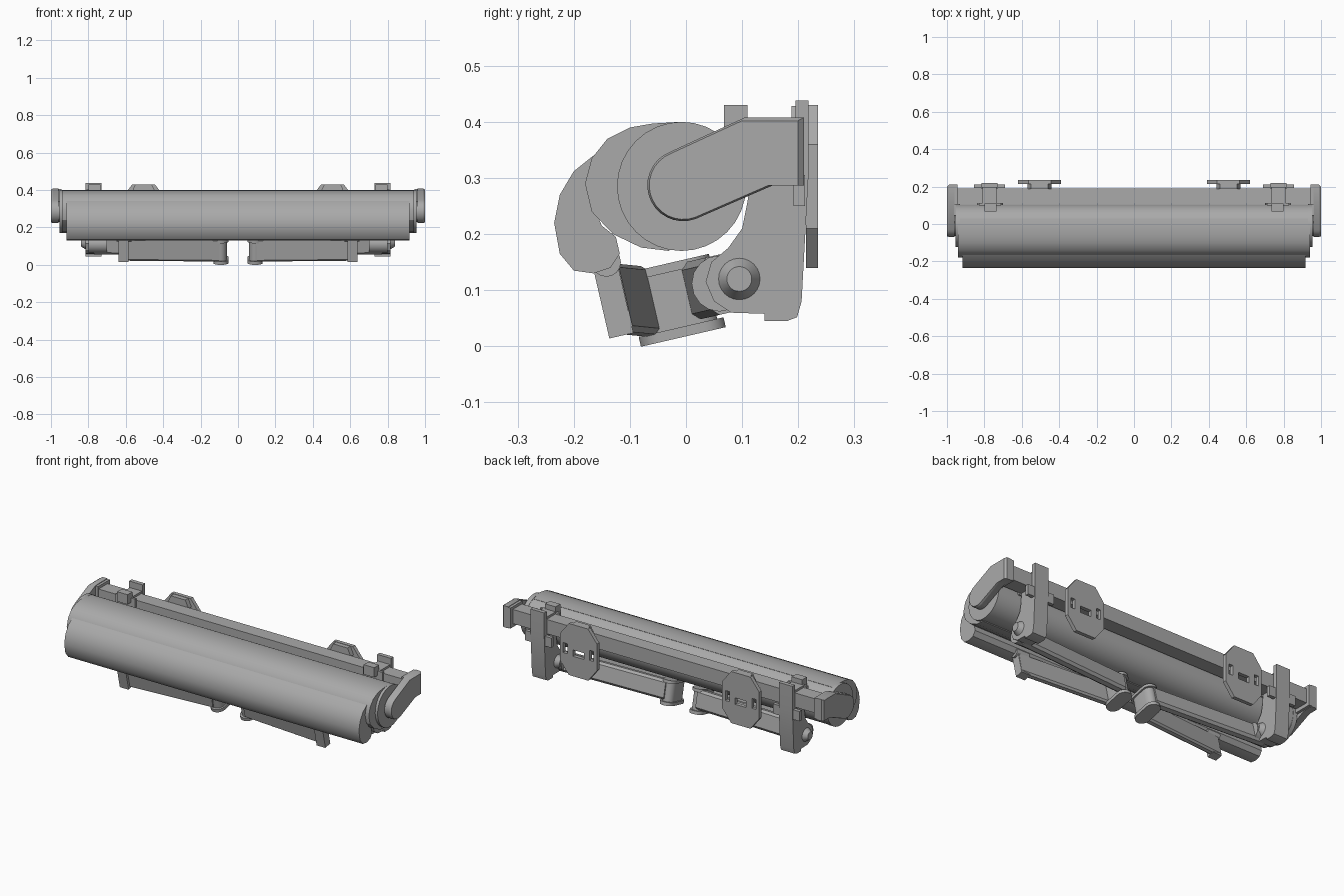
import bpy, bmesh, math
from mathutils import Vector

cube = bpy.data.objects.get("Cube")
if cube:
    bpy.data.objects.remove(cube, do_unlink=True)

grey = bpy.data.materials.new("metal_grey")
grey.use_nodes = True
colour = (0.4, 0.4, 0.4, 1)
grey.diffuse_color = colour
grey.node_tree.nodes["Principled BSDF"].inputs["Base Color"].default_value = colour

X, Y, Z = Vector((1, 0, 0)), Vector((0, 1, 0)), Vector((0, 0, 1))
TILT = math.radians(13)
LEAN = Vector((0, math.cos(TILT), math.sin(TILT)))    # across the folded arms
RISE = Vector((0, -math.sin(TILT), math.cos(TILT)))   # hinge axis of the arms
parts = []


def prism(name, points, origin, u, v, w, low, high, end_scale=1.0, smooth=True):
    """Extrude a 2D outline (on axes u, v) along w from low to high."""
    bm = bmesh.new()
    origin = Vector(origin)
    n = len(points)
    mid = [sum(p[i] for p in points) / n for i in (0, 1)]
    rings = []
    for depth, scale in ((low, 1.0), (high, end_scale)):
        rings.append([bm.verts.new(origin + u * (mid[0] + (a - mid[0]) * scale)
                                   + v * (mid[1] + (b - mid[1]) * scale) + w * depth)
                      for a, b in points])
    for ring in rings:
        bm.faces.new(ring)
    for i in range(n):
        j = (i + 1) % n
        bm.faces.new((rings[0][i], rings[0][j], rings[1][j], rings[1][i]))
    bmesh.ops.recalc_face_normals(bm, faces=bm.faces)
    mesh = bpy.data.meshes.new(name)
    bm.to_mesh(mesh)
    bm.free()
    mesh.materials.append(grey)
    obj = bpy.data.objects.new(name, mesh)
    bpy.context.collection.objects.link(obj)
    if smooth:
        parts.append(obj)
    return obj


def side(name, points, x0, x1, end_scale=1.0):
    """Outline in y and z, extruded along x."""
    return prism(name, points, (0, 0, 0), Y, Z, X, x0, x1, end_scale)


def rect(a0, a1, b0, b1):
    return [(a0, b0), (a1, b0), (a1, b1), (a0, b1)]


def box(name, x, y, z, smooth=True):
    return prism(name, rect(*y, *z), (0, 0, 0), Y, Z, X, *x, smooth=smooth)


def arc(cy, cz, r, start=0, end=360, steps=32):
    full = end - start == 360
    angles = [math.radians(start + (end - start) * i / (steps if full else steps - 1))
              for i in range(steps)]
    return [(cy + r * math.cos(a), cz + r * math.sin(a)) for a in angles]


def beam(name, start, end, thick, tall):
    """Rectangular arm with its height along the hinge axis."""
    start, end = Vector(start), Vector(end)
    d = (end - start).normalized()
    across = RISE.cross(d).normalized()
    c = 0.25 * thick
    t, h = thick / 2, tall / 2
    outline = [(-t + c, -h), (t - c, -h), (t, -h + c), (t, h - c),
               (t - c, h), (-t + c, h), (-t, h - c), (-t, -h + c)]
    return prism(name, outline, start, across, d.cross(across), d, 0, (end - start).length)


# Roller tube, hood and front bar
ROLL = (-0.008, 0.285)
side("fabric_roller", arc(*ROLL, 0.113, steps=40), -0.93, 0.93)
hood = [(0.03, 0.393), (-0.01, 0.40), (-0.06, 0.397), (-0.10, 0.39), (-0.14, 0.37),
        (-0.168, 0.335), (-0.18, 0.29), (-0.168, 0.24), (-0.13, 0.2), (-0.08, 0.176),
        (-0.03, 0.17), (0.0, 0.285)]
side("hood", hood, -0.925, 0.925)
front = [(-0.165, 0.34), (-0.2, 0.312), (-0.225, 0.27), (-0.235, 0.22), (-0.225, 0.165),
         (-0.2, 0.135), (-0.165, 0.13), (-0.135, 0.14), (-0.118, 0.165), (-0.125, 0.195),
         (-0.15, 0.215), (-0.165, 0.25)]
side("front_bar", front, -0.908, 0.908)
# Square carrying bar
side("square_bar", rect(0.11, 0.19, 0.31, 0.39), -0.955, 0.955)

bracket = [(0.195, 0.438), (0.218, 0.438), (0.218, 0.3), (0.206, 0.08), (0.198, 0.052),
           (0.18, 0.045), (0.14, 0.045), (0.14, 0.058), (0.08, 0.06), (0.05, 0.08),
           (0.035, 0.115), (0.045, 0.15), (0.075, 0.175), (0.1, 0.21), (0.11, 0.26),
           (0.113, 0.31), (0.195, 0.31)]
end_arm = arc(-0.005, 0.287, 0.064, 112, 290, 16) + [
    (0.155, 0.287), (0.21, 0.287), (0.21, 0.408), (0.105, 0.408)]
octagon = [(-0.06, 0.14), (0.06, 0.14), (0.115, 0.21), (0.115, 0.36),
           (0.06, 0.43), (-0.06, 0.43), (-0.115, 0.36), (-0.115, 0.21)]

for s, tag in ((1, "left"), (-1, "right")):
    def span(a, b):
        return (s * a, s * b)

    # End caps, spindle and end brackets
    side(tag + "_hood_cap", hood, *span(0.925, 0.94))
    side(tag + "_front_cap", front, *span(0.908, 0.917))
    side(tag + "_roller_disc", arc(*ROLL, 0.115), *span(0.93, 0.955))
    side(tag + "_spindle", arc(*ROLL, 0.055), *span(0.955, 0.97))
    side(tag + "_end_bracket", end_arm, *span(0.96, 0.99))
    side(tag + "_end_bracket_face", end_arm, *span(0.99, 1.0), 0.95)
    box(tag + "_bar_socket", span(0.945, 0.985), (0.105, 0.21), (0.29, 0.405))

    # Shoulder bracket with clamp and pivot
    side(tag + "_shoulder_bracket", bracket, *span(0.73, 0.815))
    box(tag + "_bracket_flange", span(0.69, 0.855), (0.192, 0.212), (0.25, 0.305))
    box(tag + "_clamp_strip", span(0.71, 0.83), (0.098, 0.112), (0.3, 0.4))
    box(tag + "_clamp_lug", span(0.735, 0.8), (0.068, 0.11), (0.375, 0.43))
    box(tag + "_clamp_top", span(0.735, 0.81), (0.1, 0.2), (0.388, 0.402))
    side(tag + "_pivot_bolt", arc(0.095, 0.12, 0.037, steps=24), *span(0.815, 0.84), 0.6)
    side(tag + "_inner_pivot", arc(0.095, 0.12, 0.037, steps=24), *span(0.73, 0.705), 0.6)

    # Octagonal wall plate with slots and a bar hook
    cx = s * 0.505
    plate = prism(tag + "_wall_plate", octagon, (cx, 0, 0), X, Z, Y, 0.214, 0.235)
    for dx, z, w, h in ((0, 0.27, 0.034, 0.018), (0.082, 0.285, 0.013, 0.028),
                        (-0.082, 0.285, 0.013, 0.028)):
        cutter = box("slot_cutter", (cx + dx - w, cx + dx + w), (0.2, 0.25),
                     (z - h, z + h), smooth=False)
        cutter.hide_render = True
        mod = plate.modifiers.new("slot", "BOOLEAN")
        mod.object = cutter
        mod.solver = "EXACT"
        bpy.context.view_layer.objects.active = plate
        bpy.ops.object.modifier_apply(modifier=mod.name)
        bpy.data.objects.remove(cutter, do_unlink=True)
    prism(tag + "_plate_hook", [(-0.065, 0.385), (0.065, 0.385), (0.045, 0.428), (-0.045, 0.428)],
          (cx, 0, 0), X, Z, Y, 0.188, 0.216)
    box(tag + "_plate_spacer", (cx - 0.05, cx + 0.05), (0.188, 0.216), (0.325, 0.39))

    # Folding arm: rear arm, elbow and forearm
    beam(tag + "_rear_arm", (s * 0.77, 0.06, 0.11), (s * 0.10, 0.025, 0.102), 0.05, 0.105)
    beam(tag + "_forearm", (s * 0.10, -0.075, 0.08), (s * 0.635, -0.125, 0.085), 0.036, 0.125)
    side(tag + "_shoulder_knuckle", arc(0.06, 0.112, 0.05, steps=16), *span(0.70, 0.80))
    elbow = (s * 0.092, -0.02, 0.083)
    capsule = (arc(0, 0.038, 0.04, 0, 180, 12) + arc(0, -0.038, 0.04, 180, 360, 12))
    core = [(a * 0.8, b * 0.85) for a, b in capsule]
    prism(tag + "_elbow_core", core, elbow, X, LEAN, RISE, -0.055, 0.055)
    for side_name, lo, hi in (("lower", -0.068, -0.05), ("upper", 0.05, 0.066)):
        prism(tag + "_elbow_%s_cap" % side_name, capsule, elbow, X, LEAN, RISE, lo, hi)

    # Forearm mount on the front bar
    prism(tag + "_forearm_mount", rect(-0.022, 0.022, -0.075, 0.085),
          (0, -0.132, 0.092), LEAN, RISE, X, *span(0.585, 0.64))
    side(tag + "_mount_knuckle", arc(-0.142, 0.15, 0.026, steps=16), *span(0.57, 0.65))

# Smooth the curved faces, keep the edges sharp
bpy.ops.object.select_all(action="DESELECT")
for obj in parts:
    obj.select_set(True)
bpy.context.view_layer.objects.active = parts[0]
bpy.ops.object.shade_smooth_by_angle(angle=math.radians(30))
